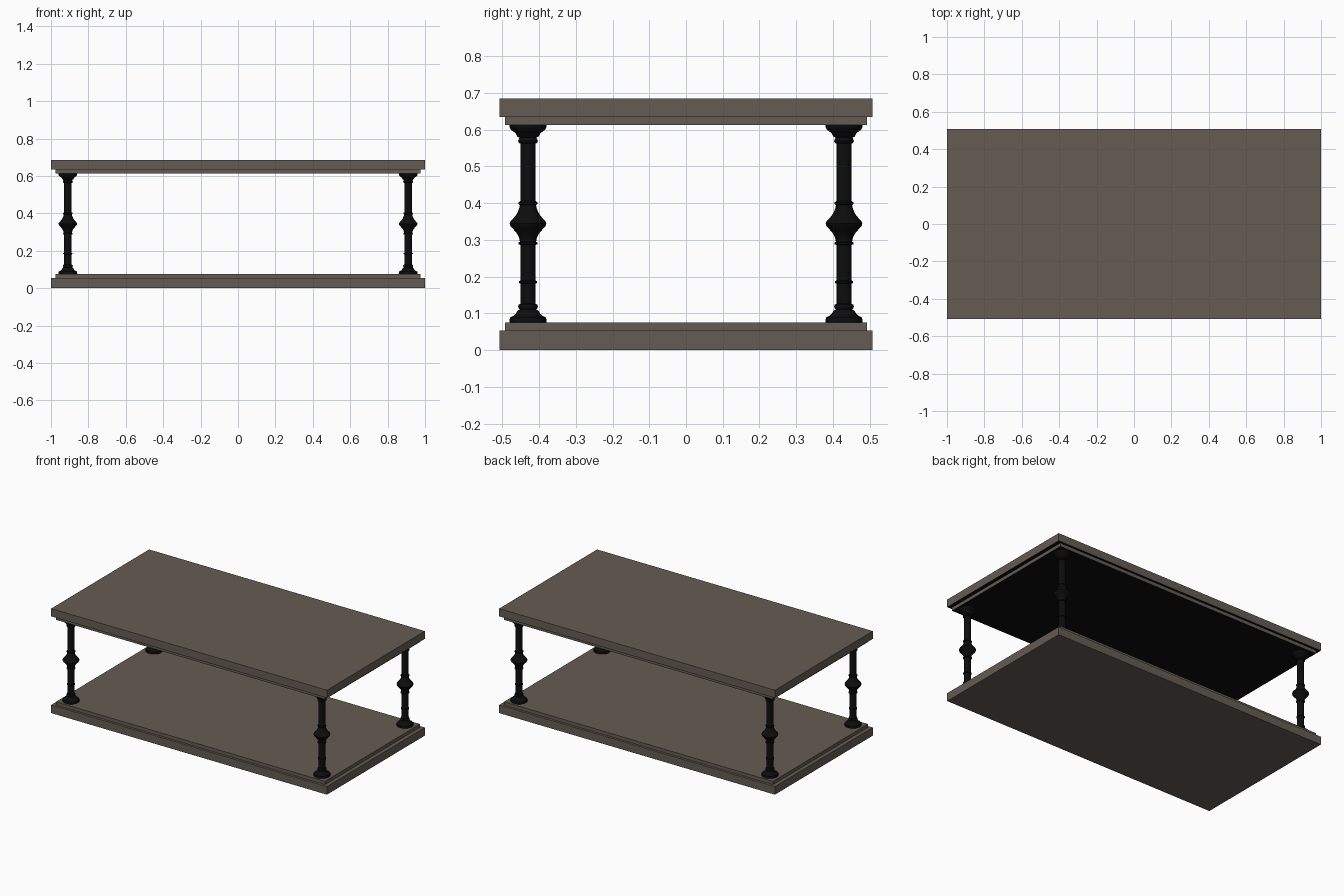
import bpy, bmesh, math

if "Cube" in bpy.data.objects:
    bpy.data.objects.remove(bpy.data.objects["Cube"])


def material(name, rgb):
    m = bpy.data.materials.new(name)
    m.diffuse_color = (*rgb, 1)
    m.use_nodes = True
    m.node_tree.nodes["Principled BSDF"].inputs["Base Color"].default_value = m.diffuse_color
    return m


BROWN = material("grey_brown_wood", (0.128, 0.107, 0.086))
BLACK = material("black_iron", (0.004, 0.004, 0.004))


def finish(bm, name, mats):
    bmesh.ops.recalc_face_normals(bm, faces=bm.faces)
    me = bpy.data.meshes.new(name)
    bm.to_mesh(me)
    bm.free()
    for m in mats:
        me.materials.append(m)
    ob = bpy.data.objects.new(name, me)
    bpy.context.collection.objects.link(ob)
    return ob


def slab(name, hx, hy, z0, z1, dark_under=False):
    bm = bmesh.new()
    bmesh.ops.create_cube(bm, size=1)
    for v in bm.verts:
        v.co = (v.co.x * 2 * hx, v.co.y * 2 * hy, z0 if v.co.z < 0 else z1)
    bm.normal_update()
    for f in bm.faces:
        f.material_index = 1 if dark_under and f.normal.z < -0.5 else 0
    return finish(bm, name, [BROWN, BLACK])


# Shelf and top, each a thick board with a thinner inset board
slab("shelf_board", 1.0, 0.507, 0.0, 0.053)
slab("shelf_step", 0.975, 0.492, 0.053, 0.075)
slab("top_step", 0.975, 0.492, 0.612, 0.634, True)
slab("top_board", 1.0, 0.507, 0.634, 0.685, True)

# Turned column profile: (radius, height)
PROFILE = [
    (0, 0.075), (0.050, 0.075), (0.051, 0.081), (0.048, 0.089), (0.040, 0.093),
    (0.033, 0.099), (0.029, 0.107), (0.023, 0.110), (0.026, 0.114), (0.027, 0.119),
    (0.025, 0.124), (0.021, 0.126), (0.021, 0.181), (0.025, 0.183), (0.025, 0.187),
    (0.021, 0.189), (0.021, 0.286), (0.026, 0.288), (0.026, 0.292), (0.022, 0.295),
    (0.024, 0.305), (0.030, 0.317), (0.040, 0.329), (0.047, 0.336), (0.050, 0.344),
    (0.047, 0.351), (0.040, 0.358), (0.030, 0.371), (0.024, 0.385), (0.022, 0.395),
    (0.026, 0.398), (0.026, 0.402), (0.021, 0.405), (0.021, 0.562), (0.025, 0.564),
    (0.027, 0.569), (0.025, 0.574), (0.023, 0.578), (0.029, 0.581), (0.033, 0.589),
    (0.040, 0.595), (0.047, 0.600), (0.050, 0.606), (0.050, 0.612), (0, 0.612),
]


def column(name, x, y):
    bm = bmesh.new()
    verts = [bm.verts.new((r, 0, z)) for r, z in PROFILE]
    edges = [bm.edges.new(p) for p in zip(verts, verts[1:])]
    bmesh.ops.spin(bm, geom=verts + edges, cent=(0, 0, 0), axis=(0, 0, 1),
                   angle=math.tau, steps=32)
    bmesh.ops.remove_doubles(bm, verts=bm.verts, dist=1e-4)
    ob = finish(bm, name, [BLACK])
    ob.location = (x, y, 0)
    bpy.ops.object.select_all(action='DESELECT')
    ob.select_set(True)
    bpy.context.view_layer.objects.active = ob
    bpy.ops.object.shade_smooth_by_angle(angle=math.radians(40))


# Four corner columns
for sx, side in ((-1, "left"), (1, "right")):
    for sy, end in ((-1, "front"), (1, "back")):
        column(f"{end}_{side}_column", sx * 0.91, sy * 0.43)
